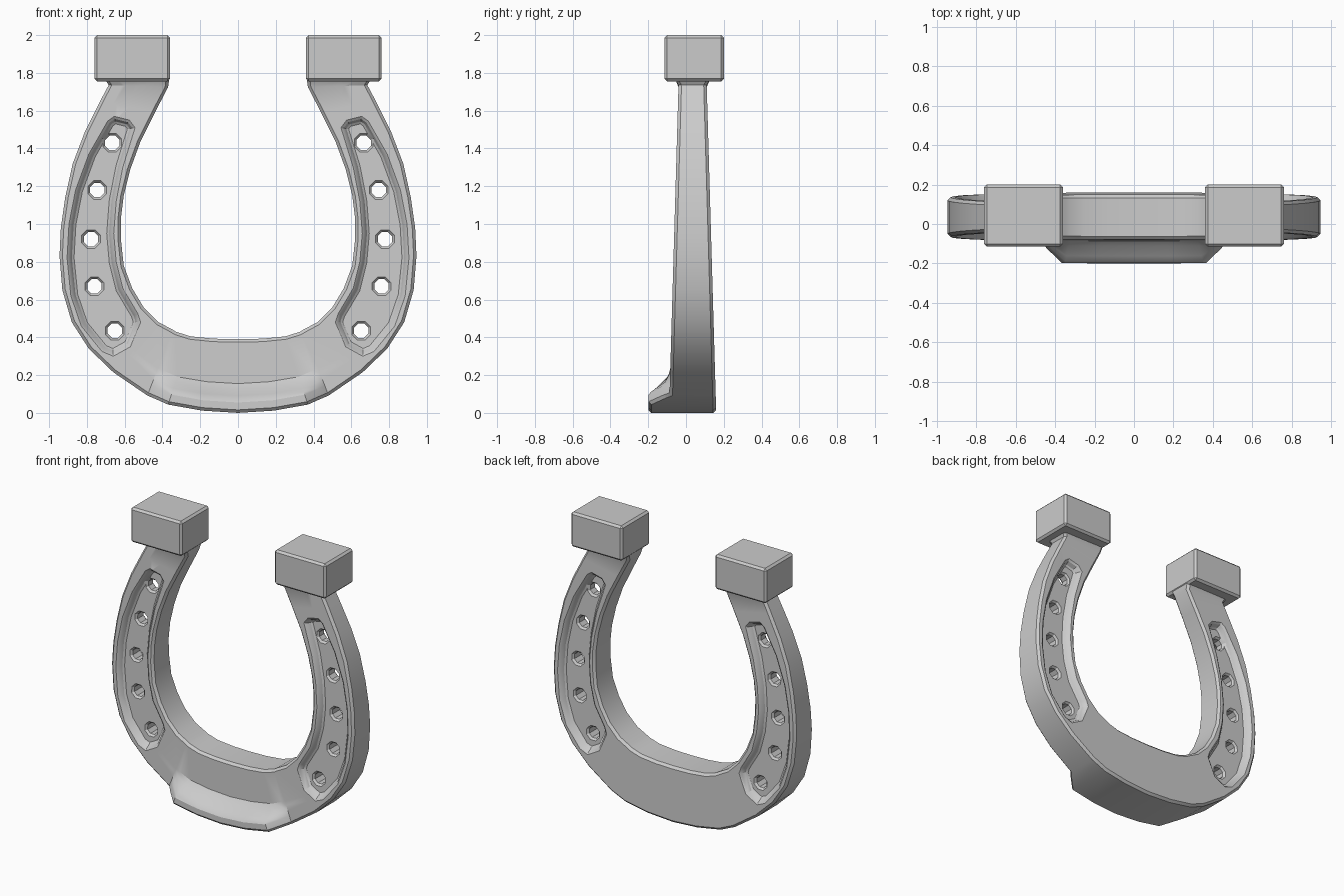
import bpy, bmesh, math
from mathutils import Vector

if "Cube" in bpy.data.objects:
    bpy.data.objects.remove(bpy.data.objects["Cube"])

# Front and back surfaces taper towards the top
def y_front(z): return -0.09 + 0.029 * z
def y_back(z): return 0.16 - 0.029 * z

def add_loft(bm, rings):
    rows = [[bm.verts.new(p) for p in ring] for ring in rings]
    n = len(rows[0])
    for a, b in zip(rows, rows[1:]):
        for i in range(n):
            j = (i + 1) % n
            bm.faces.new((a[i], a[j], b[j], b[i]))
    bm.faces.new(rows[0])
    bm.faces.new(rows[-1])

def make_object(name, bm):
    bmesh.ops.recalc_face_normals(bm, faces=bm.faces)
    me = bpy.data.meshes.new(name)
    bm.to_mesh(me)
    bm.free()
    ob = bpy.data.objects.new(name, me)
    bpy.context.collection.objects.link(ob)
    return ob

def boolean(target, other, op):
    m = target.modifiers.new(op, 'BOOLEAN')
    m.operation, m.solver, m.object = op, 'EXACT', other
    bpy.context.view_layer.objects.active = target
    bpy.ops.object.modifier_apply(modifier=m.name)
    bpy.data.objects.remove(other)

# Shoe: inner x, z, outer x, z, toe lip amount, flare at the tip
stations = [
    (0.00, 0.390, 0.00, 0.000, 1, 0), (0.13, 0.393, 0.19, 0.012, 1, 0),
    (0.25, 0.405, 0.37, 0.044, 1, 0), (0.33, 0.430, 0.445, 0.077, 0.35, 0),
    (0.345, 0.44, 0.48, 0.092, 0, 0), (0.42, 0.480, 0.66, 0.215, 0, 0),
    (0.50, 0.560, 0.79, 0.340, 0, 0), (0.56, 0.660, 0.88, 0.480, 0, 0),
    (0.605, 0.78, 0.93, 0.650, 0, 0), (0.62, 0.920, 0.945, 0.83, 0, 0),
    (0.62, 1.030, 0.938, 0.98, 0, 0), (0.605, 1.15, 0.915, 1.14, 0, 0),
    (0.57, 1.290, 0.875, 1.32, 0, 0), (0.515, 1.44, 0.81, 1.490, 0, 0),
    (0.44, 1.590, 0.73, 1.650, 0, 0), (0.37, 1.725, 0.685, 1.735, 0, 0),
    (0.364, 1.77, 0.705, 1.77, 0, 0.02)]

def section(st, side):
    xi, zi, xo, zo, lip, flare = st
    o, i = Vector((xo, zo)), Vector((xi, zi))
    w = (i - o).length
    b = 0.016
    # distance from outer edge, base surface, inward step, lip projection
    prof = [(w, 0, b, 0), (w - b, 0, 0, 0), (0.155, 0, 0, 0), (0.125, 0, 0, 0.025),
            (0.09, 0, 0, 0.075), (0.07, 0, 0, 0.1), (0.055, 0, 0, 0.11),
            (b, 0, 0, 0.11), (0, 0, b, 0.11),
            (0, 1, b, 0), (b, 1, 0, 0), (w - b, 1, 0, 0), (w, 1, b, 0)]
    ring = []
    for d, back, step, out in prof:
        p = o.lerp(i, d / w)
        y = y_back(p.y) - step + flare if back else y_front(p.y) + step - out * lip - flare
        ring.append((p.x * side, y, p.y))
    return ring

bm = bmesh.new()
add_loft(bm, [section(s, -1) for s in reversed(stations[1:])] + [section(s, 1) for s in stations])
shoe = make_object("horseshoe", bm)

# Recessed nail pockets on both faces of both arms
outline = [(0.545, 1.51), (0.575, 1.55), (0.655, 1.57), (0.69, 1.545), (0.79, 1.37),
           (0.86, 1.18), (0.895, 1.0), (0.905, 0.82), (0.885, 0.62), (0.83, 0.46),
           (0.72, 0.325), (0.66, 0.30), (0.57, 0.35), (0.515, 0.48), (0.53, 0.525),
           (0.61, 0.66), (0.645, 0.80), (0.658, 0.95), (0.645, 1.12), (0.61, 1.30)]

def inset(points, dist):
    res, n = [], len(points)
    for k in range(n):
        p, q, r = (Vector(points[(k + s) % n]) for s in (-1, 0, 1))
        a, c = (q - p).normalized(), (r - q).normalized()
        na, nc = Vector((a.y, -a.x)), Vector((c.y, -c.x))
        res.append(q + (na + nc) * dist / (1 + na.dot(nc)))
    return res

DEPTH = 0.045
pocket_steps = [(0, -0.03), (0, 0), (0.013, 0.01), (0.025, 0.036), (0.037, DEPTH)]
bm = bmesh.new()
for side in (-1, 1):
    for surf, sign in ((y_front, 1), (y_back, -1)):
        add_loft(bm, [[(p.x * side, surf(p.y) + sign * d, p.y) for p in inset(outline, o)]
                      for o, d in pocket_steps])
boolean(shoe, make_object("pocket_cutter", bm), 'DIFFERENCE')

# Eight-sided chamfered nail holes
bm = bmesh.new()
for x, z in [(0.665, 1.43), (0.745, 1.18), (0.778, 0.92), (0.76, 0.67), (0.652, 0.435)]:
    for side in (-1, 1):
        rings = []
        for surf, off, r in ((y_front, DEPTH - 0.012, 0.064), (y_front, DEPTH + 0.014, 0.041),
                             (y_back, -DEPTH - 0.014, 0.041), (y_back, -DEPTH + 0.012, 0.064)):
            ring = []
            for k in range(8):
                t = math.pi / 8 + k * math.pi / 4
                px, pz = x + r * math.cos(t), z + r * math.sin(t)
                ring.append((side * px, surf(pz) + off, pz))
            rings.append(ring)
        add_loft(bm, rings)
boolean(shoe, make_object("hole_cutter", bm), 'DIFFERENCE')

# Bevelled end blocks
bm = bmesh.new()
for side in (-1, 1):
    rings = [[(side * x, y, z) for x, y in ((0.36, -0.115), (0.76, -0.115), (0.76, 0.2), (0.36, 0.2))]
             for z in (1.755, 2.0)]
    add_loft(bm, rings)
bmesh.ops.recalc_face_normals(bm, faces=bm.faces)
bmesh.ops.bevel(bm, geom=bm.edges[:], offset=0.014, segments=1, affect='EDGES')
boolean(shoe, make_object("end_blocks", bm), 'UNION')

bpy.ops.object.select_all(action='DESELECT')
shoe.select_set(True)
bpy.context.view_layer.objects.active = shoe
bpy.ops.object.shade_smooth_by_angle(angle=math.radians(28))
